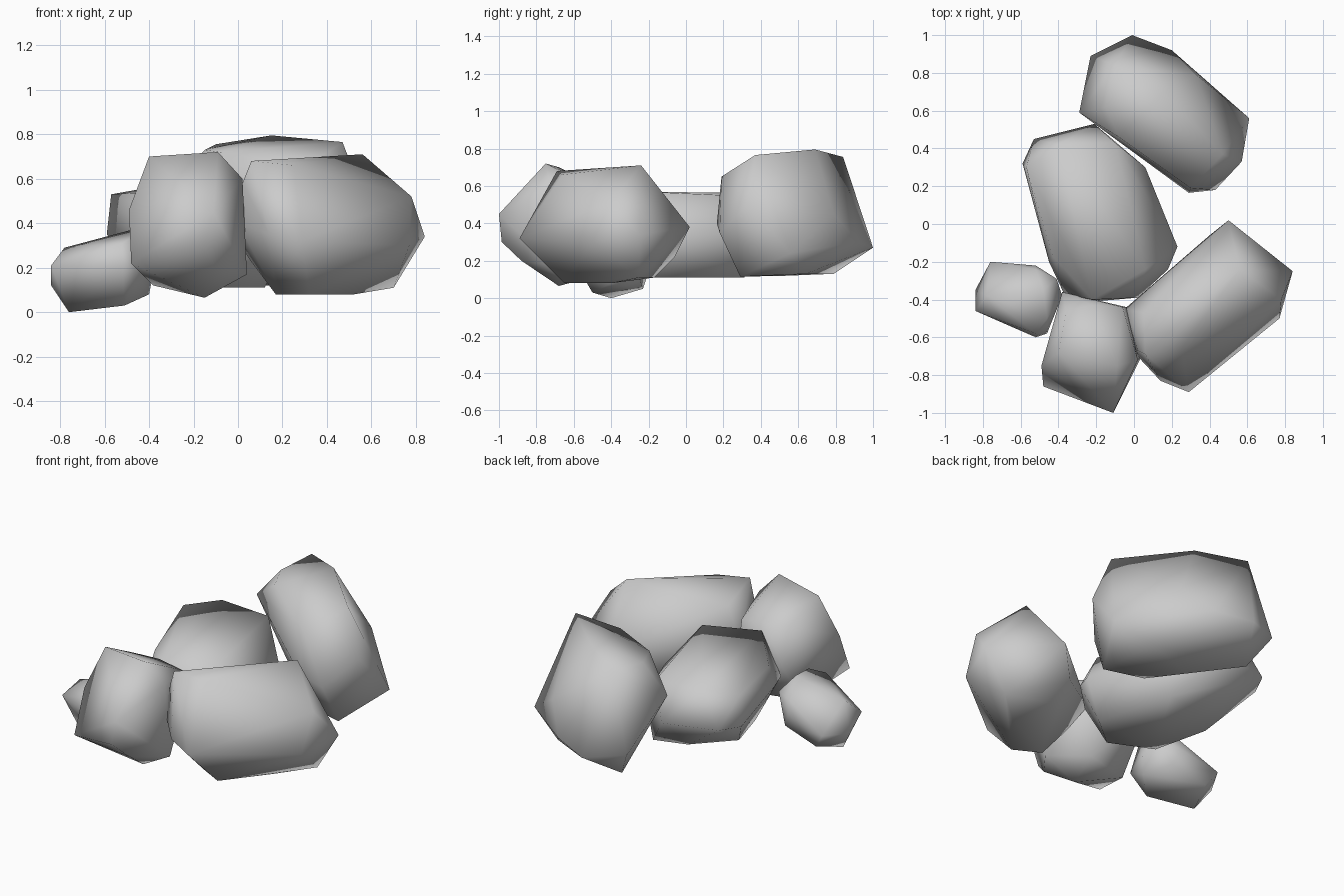
import bpy
import bmesh
from math import radians

default_cube = bpy.data.objects.get("Cube")
if default_cube:
    bpy.data.objects.remove(default_cube, do_unlink=True)

# One plain stone colour
stone_grey = bpy.data.materials.new("stone_grey")
stone_grey.use_nodes = True
stone_colour = (0.6, 0.6, 0.6, 1.0)
stone_grey.diffuse_color = stone_colour
for node in stone_grey.node_tree.nodes:
    if node.type == 'BSDF_PRINCIPLED':
        node.inputs["Base Color"].default_value = stone_colour
        node.inputs["Roughness"].default_value = 0.9


def make_stone(name, crown, belt, base):
    """Stretch a faceted skin around a stone's crown, widest belt and base."""
    shell = bmesh.new()
    for corner in crown + belt + base:
        shell.verts.new(corner)
    hull = bmesh.ops.convex_hull(shell, input=shell.verts[:])
    loose = {item for key in ("geom_interior", "geom_unused")
             for item in hull[key] if isinstance(item, bmesh.types.BMVert)}
    bmesh.ops.delete(shell, geom=list(loose), context='VERTS')

    # Merge nearly flat neighbouring triangles into broad facets
    bmesh.ops.dissolve_limit(shell, angle_limit=radians(3),
                             verts=shell.verts[:], edges=shell.edges[:])
    bmesh.ops.recalc_face_normals(shell, faces=shell.faces[:])

    mesh = bpy.data.meshes.new(name)
    shell.to_mesh(mesh)
    shell.free()
    mesh.materials.append(stone_grey)
    stone = bpy.data.objects.new(name, mesh)
    bpy.context.collection.objects.link(stone)

    # Worn, smooth shading that keeps only the hardest breaks
    bpy.ops.object.select_all(action='DESELECT')
    stone.select_set(True)
    bpy.context.view_layer.objects.active = stone
    bpy.ops.object.shade_smooth_by_angle(angle=radians(80))
    return stone


# Long boulder at the front left
make_stone(
    "front_left_boulder",
    crown=[(.05, -.47, .6), (.06, -.69, .68), (.25, -.66, .66),
           (.2, -.48, .66), (.56, -.24, .71)],
    belt=[(-.05, -.45, .4), (.5, .02, .38), (.84, -.25, .34), (.78, -.4, .52),
          (.77, -.5, .3), (.29, -.89, .32), (.14, -.83, .35), (0, -.68, .4),
          (.02, -.67, .58), (.4, -.06, .22)],
    base=[(.05, -.5, .24), (.17, -.57, .08), (.32, -.65, .08),
          (.52, -.4, .08), (.7, -.25, .11), (.45, -.17, .11)])

# Blocky boulder at the front right
make_stone(
    "front_right_boulder",
    crown=[(-.4, -.68, .7), (-.09, -.75, .72), (-.06, -.44, .56),
           (-.22, -.43, .58), (-.36, -.46, .59)],
    belt=[(-.49, -.75, .46), (-.48, -.86, .22), (-.11, -1, .45),
          (-.15, -.985, .3), (.02, -.72, .6), (.04, -.7, .17),
          (-.04, -.44, .4), (-.38, -.36, .4)],
    base=[(-.15, -.68, .065), (-.1, -.88, .2), (-.38, -.55, .12),
          (-.1, -.48, .12)])

# Broad boulder in the middle
make_stone(
    "middle_boulder",
    crown=[(-.57, .3, .53), (-.4, .42, .56), (-.1, .43, .54),
           (.06, -.24, .57), (-.22, -.4, .55), (-.43, -.17, .48)],
    belt=[(-.59, .32, .35), (-.53, .45, .36), (-.21, .53, .35),
          (.06, .3, .35), (.23, -.12, .33), (.18, -.24, .35),
          (.02, -.39, .33), (-.21, -.41, .33), (-.37, -.37, .33),
          (-.45, -.2, .36)],
    base=[(-.42, .1, .14), (-.2, .27, .12), (0, .31, .11), (.12, -.15, .11),
          (-.06, -.3, .11), (-.32, -.2, .12)])

# Tall boulder at the back
make_stone(
    "back_boulder",
    crown=[(-.1, .84, .755), (.15, .69, .795), (.47, .37, .765),
           (-.08, .46, .72), (-.15, .62, .73), (.3, .19, .65)],
    belt=[(-.23, .89, .3), (-.01, 1, .27), (.2, .92, .3), (.33, .79, .45),
          (.61, .56, .24), (.57, .33, .5), (.43, .18, .35),
          (.29, .165, .4), (-.29, .59, .56)],
    base=[(.46, .29, .115), (.22, .35, .12), (.08, .54, .12),
          (-.13, .79, .13), (.4, .64, .13)])

# Small stone at the right side
make_stone(
    "small_stone",
    crown=[(-.78, -.38, .29), (-.48, -.35, .37), (-.46, -.5, .35),
           (-.52, -.58, .31), (-.52, -.24, .27)],
    belt=[(-.84, -.46, .21), (-.84, -.35, .12), (-.76, -.2, .14),
          (-.52, -.22, .2), (-.41, -.29, .28), (-.38, -.38, .18),
          (-.46, -.58, .19), (-.52, -.6, .2)],
    base=[(-.76, -.4, 0), (-.7, -.23, .05), (-.48, -.25, .11),
          (-.4, -.4, .08), (-.51, -.5, .03)])
